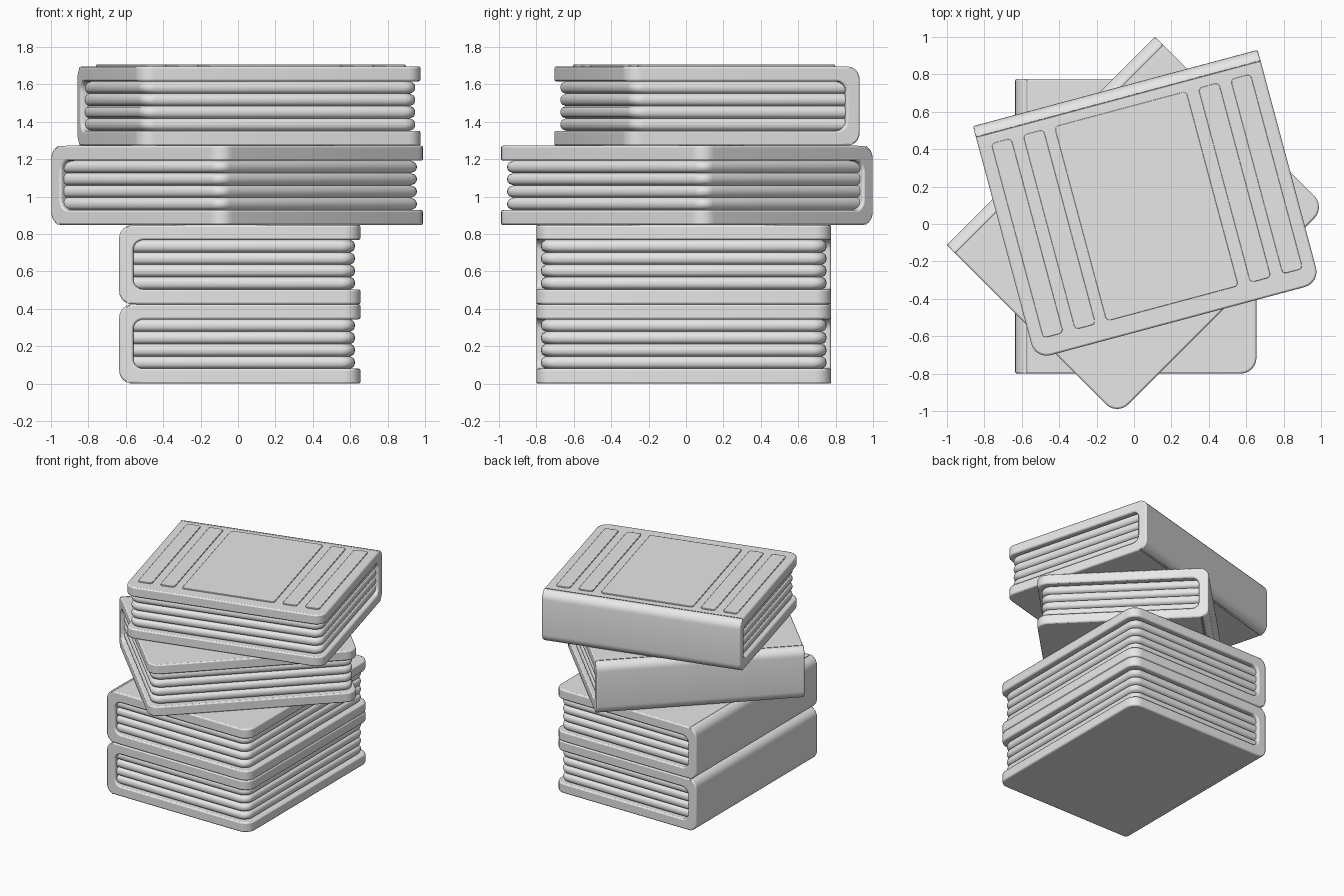
import bpy
import bmesh
import math
from mathutils import Matrix, Vector

cube = bpy.data.objects.get("Cube")
if cube:
    bpy.data.objects.remove(cube, do_unlink=True)

# Shared grey material
GREY = (0.8, 0.8, 0.8, 1.0)
grey = bpy.data.materials.new("plain_grey")
grey.use_nodes = True
grey.diffuse_color = GREY
grey.node_tree.nodes["Principled BSDF"].inputs["Base Color"].default_value = GREY

# Book dimensions: half width, half length, height, board thickness
HX, HY, H, T = 0.645, 0.788, 0.424, 0.08
SPINE_IN = -HX + 0.075


def finish(name, bm, place, bevel=0.0):
    """Turn a bmesh into a placed, smooth-shaded object."""
    bmesh.ops.recalc_face_normals(bm, faces=bm.faces)
    mesh = bpy.data.meshes.new(name)
    bm.to_mesh(mesh)
    bm.free()
    mesh.materials.append(grey)
    obj = bpy.data.objects.new(name, mesh)
    bpy.context.collection.objects.link(obj)
    obj.matrix_world = place
    if bevel:
        mod = obj.modifiers.new("soft_edges", "BEVEL")
        mod.width = bevel
        mod.segments = 2
        mod.limit_method = "ANGLE"
        mod.angle_limit = math.radians(40)
        mod.use_clamp_overlap = False
    bpy.ops.object.select_all(action="DESELECT")
    obj.select_set(True)
    bpy.context.view_layer.objects.active = obj
    bpy.ops.object.shade_smooth_by_angle(angle=math.radians(40))
    return obj


def round_edges(bm, test, radius, segments=6):
    """Round the edges whose direction and middle pass the test."""
    edges = []
    for e in bm.edges:
        a, b = (v.co for v in e.verts)
        if test((b - a).normalized(), (a + b) / 2):
            edges.append(e)
    bmesh.ops.bevel(bm, geom=edges, offset=radius, offset_type="OFFSET",
                    segments=segments, profile=0.5, affect="EDGES")


def make_cover(name, place):
    # C-shaped section pulled along the length of the spine
    section = [(-HX, 0), (HX, 0), (HX, T), (SPINE_IN, T),
               (SPINE_IN, H - T), (HX, H - T), (HX, H), (-HX, H)]
    bm = bmesh.new()
    face = bm.faces.new([bm.verts.new((x, -HY, z)) for x, z in section])
    new = bmesh.ops.extrude_face_region(bm, geom=[face])["geom"]
    verts = [g for g in new if isinstance(g, bmesh.types.BMVert)]
    bmesh.ops.translate(bm, verts=verts, vec=(0, 2 * HY, 0))
    bmesh.ops.recalc_face_normals(bm, faces=bm.faces)
    round_edges(bm, lambda d, m: abs(d.y) > 0.9 and m.x < -HX + 0.01, 0.07)
    round_edges(bm, lambda d, m: abs(d.y) > 0.9 and abs(m.x - SPINE_IN) < 0.01, 0.055)
    round_edges(bm, lambda d, m: abs(d.z) > 0.9 and m.x > HX - 0.01, 0.085)
    finish(name, bm, place, 0.01)


def page_outline(inset):
    """Plan outline of the pages with rounded fore-edge corners."""
    x1, y1, r = HX - 0.03 - inset, HY - 0.025 - inset, 0.07
    x0 = SPINE_IN - 0.02
    points = [(x0, -y1)]
    for side in (-1, 1):
        for i in range(7):
            a = math.pi / 2 * (i / 6 - (1 if side < 0 else 0))
            points.append((x1 - r + r * math.cos(a), side * (y1 - r) + r * math.sin(a)))
    return points + [(x0, y1)]


def make_pages(name, place, layers=4, steps=8):
    # Stacked bulging bundles, lofted between the boards
    bm = bmesh.new()
    depth = (H - 2 * T) / layers
    rings = []
    for k in range(layers * steps + 1):
        t = (k % steps) / steps * 2 - 1
        inset = 0.024 * (1 - math.sqrt(max(0, 1 - t * t)))
        z = T + depth * k / steps
        rings.append([bm.verts.new((x, y, z)) for x, y in page_outline(inset)])
    n = len(rings[0])
    for low, high in zip(rings, rings[1:]):
        for i in range(n):
            j = (i + 1) % n
            bm.faces.new((low[i], low[j], high[j], high[i]))
    bm.faces.new(rings[0])
    bm.faces.new(rings[-1])
    finish(name, bm, place)


def make_panel(name, place, y0, y1):
    # Thin raised plate on the top board
    x0, x1, low, high = -0.53, 0.547, H - 0.004, H + 0.009
    bm = bmesh.new()
    bmesh.ops.create_cube(bm, size=1)
    bmesh.ops.scale(bm, vec=(x1 - x0, y1 - y0, high - low), verts=bm.verts)
    bmesh.ops.translate(bm, vec=((x0 + x1) / 2, (y0 + y1) / 2, (low + high) / 2), verts=bm.verts)
    round_edges(bm, lambda d, m: abs(d.z) > 0.9, 0.022, 4)
    finish(name, bm, place, 0.003)


# Stack of books: name, centre x, centre y, turn in degrees
stack = [("bottom_book", 0.01, -0.012, 0), ("second_book", 0.01, -0.012, 0),
         ("third_book", 0.011, -0.011, -45), ("top_book", 0.067, 0.104, -75)]
for level, (name, x, y, turn) in enumerate(stack):
    place = Matrix.Translation(Vector((x, y, level * H))) @ Matrix.Rotation(math.radians(turn), 4, "Z")
    make_cover(name + "_cover", place)
    make_pages(name + "_pages", place)

# Decorative panels on the top book
make_panel("centre_panel", place, -0.368, 0.362)
for side, label in ((-1, "left"), (1, "right")):
    for part, a, b in (("inner", 0.428, 0.542), ("outer", 0.607, 0.718)):
        make_panel(f"{label}_{part}_strip", place, min(side * a, side * b), max(side * a, side * b))
